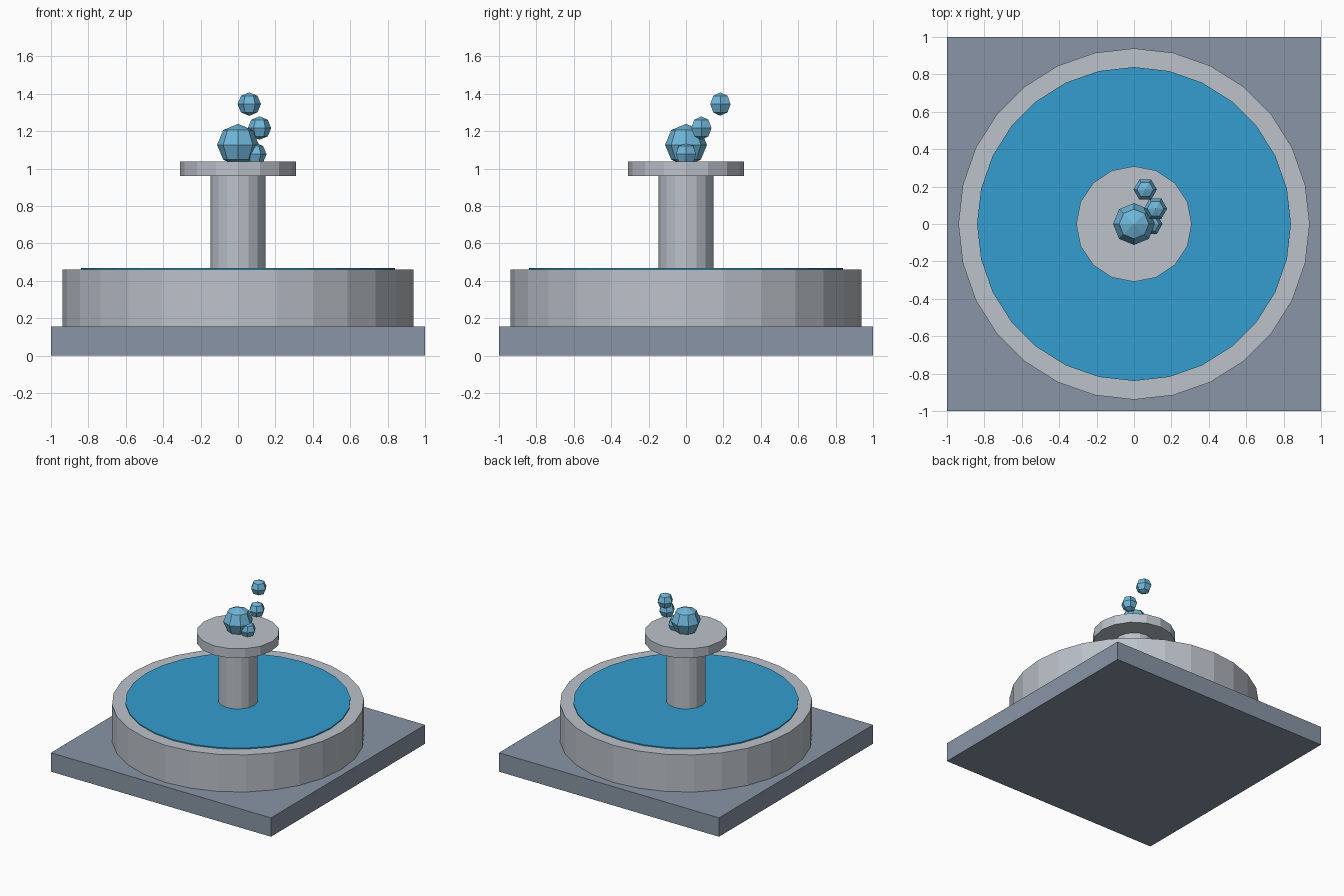
import bpy
import math

if "Cube" in bpy.data.objects:
    bpy.data.objects.remove(bpy.data.objects["Cube"])


def material(name, color):
    mat = bpy.data.materials.new(name)
    mat.diffuse_color = (*color, 1.0)
    mat.use_nodes = True
    mat.node_tree.nodes["Principled BSDF"].inputs["Base Color"].default_value = mat.diffuse_color
    return mat


stone_dark = material("slate stone", (0.25, 0.30, 0.38))
stone_light = material("pale stone", (0.50, 0.54, 0.59))
pool_blue = material("pool blue", (0.033, 0.34, 0.62))
spray_blue = material("spray blue", (0.16, 0.47, 0.70))


def finish(name, mat):
    obj = bpy.context.object
    obj.name = name
    obj.data.materials.append(mat)
    return obj


def drum(name, radius, bottom, top, sides, mat):
    bpy.ops.mesh.primitive_cylinder_add(
        vertices=sides, radius=radius, depth=top - bottom,
        location=(0, 0, (bottom + top) / 2))
    return finish(name, mat)


def droplet(name, radius, location, segments):
    bpy.ops.mesh.primitive_uv_sphere_add(
        segments=segments, ring_count=4, radius=radius, location=location,
        rotation=(0, 0, math.pi / 2))
    return finish(name, spray_blue)


# Square plinth
bpy.ops.mesh.primitive_cube_add(size=1, location=(0, 0, 0.0775))
plinth = finish("plinth", stone_dark)
plinth.scale = (2, 2, 0.155)

# Basin, water surface, column and upper dish
drum("basin", 0.939, 0.155, 0.46, 28, stone_light)
drum("water_surface", 0.839, 0.43, 0.469, 28, pool_blue)
drum("column", 0.148, 0.46, 0.96, 16, stone_light)
drum("upper_dish", 0.309, 0.96, 1.037, 16, stone_light)

# Water bubble and rising droplets
droplet("water_bubble", 0.112, (0, 0, 1.127), 8)
for i, spot in enumerate([(0.09, 0, 1.077), (0.115, 0.082, 1.217), (0.06, 0.184, 1.345)]):
    droplet(f"droplet_{i + 1}", 0.0625, spot, 6)
